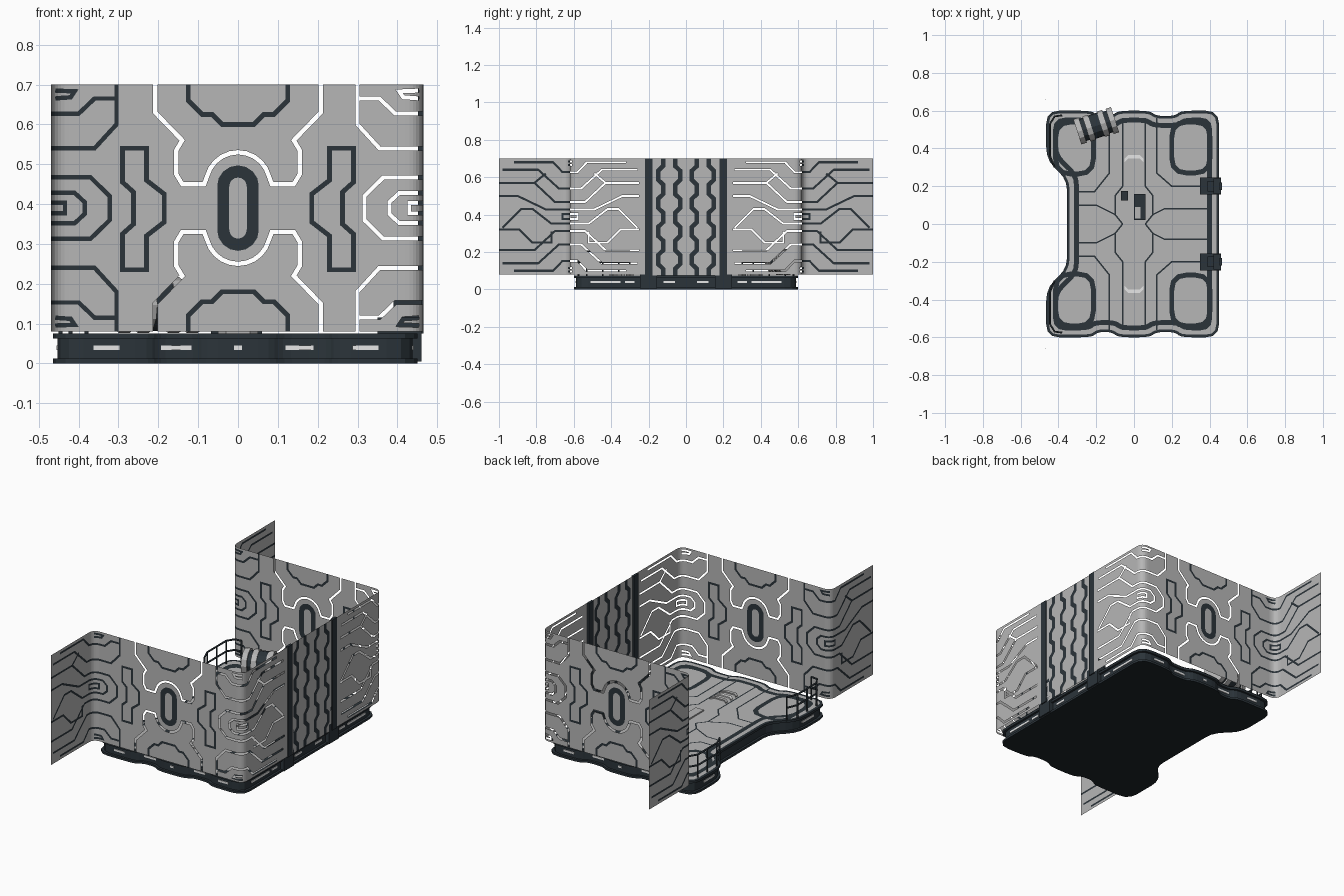
import bpy, bmesh, math
from mathutils import Vector, Matrix
from mathutils.geometry import delaunay_2d_cdt

if "Cube" in bpy.data.objects:
    bpy.data.objects.remove(bpy.data.objects["Cube"])


def mat(name, r, g, b):
    m = bpy.data.materials.new(name)
    m.diffuse_color = (r, g, b, 1)
    m.use_nodes = True
    m.node_tree.nodes["Principled BSDF"].inputs["Base Color"].default_value = m.diffuse_color
    return m


GREY = mat("panel grey", .47, .47, .47)
DARK = mat("dark steel", .024, .034, .042)
BLACK = mat("underside black", .012, .018, .022)
LIGHT = mat("light slot", .8, .8, .8)


def finish(name, bm, mats):
    me = bpy.data.meshes.new(name)
    bm.to_mesh(me)
    bm.free()
    for m in mats:
        me.materials.append(m)
    ob = bpy.data.objects.new(name, me)
    bpy.context.collection.objects.link(ob)
    return ob


def box(name, c, s, m, rot=0):
    bm = bmesh.new()
    M = Matrix.Translation(c) @ Matrix.Rotation(rot, 4, 'Z') @ Matrix.Diagonal((*s, 1))
    bmesh.ops.create_cube(bm, size=1, matrix=M)
    return finish(name, bm, [m])


def prism(name, pts, z0, z1, m, bottom=None):
    bm = bmesh.new()
    f = bm.faces.new([bm.verts.new((x, y, z0)) for x, y in pts])
    ext = bmesh.ops.extrude_face_region(bm, geom=[f], use_keep_orig=True)
    for v in ext['geom']:
        if isinstance(v, bmesh.types.BMVert):
            v.co.z = z1
    bmesh.ops.recalc_face_normals(bm, faces=bm.faces)
    for f in bm.faces:
        f.material_index = 1 if bottom and f.normal.z < -.9 else 0
    return finish(name, bm, [m] + ([bottom] if bottom else []))


def offset(pts, w, closed):
    """Mitred offset of a polyline to its left."""
    P = [Vector(p) for p in pts]
    n, out = len(P), []
    for i in range(n):
        a = P[i] - P[i - 1] if closed or i else P[1] - P[0]
        b = P[(i + 1) % n] - P[i] if closed or i < n - 1 else a
        a, b = a.normalized(), b.normalized()
        na, nb = Vector((-a.y, a.x)), Vector((-b.y, b.x))
        out.append(P[i] + (na + nb) * (w / max(.3, 1 + na.dot(nb))))
    return out


def rounded(pts, r=.05):
    """Closed outline with every corner replaced by a short curve."""
    P, out = [Vector(p) for p in pts], []
    for i, c in enumerate(P):
        a, b = P[i - 1] - c, P[(i + 1) % len(P)] - c
        a = c + a.normalized() * min(r, a.length * .4)
        b = c + b.normalized() * min(r, b.length * .4)
        out += [(1 - t) ** 2 * a + 2 * t * (1 - t) * c + t * t * b for t in (0, .33, .67, 1)]
    return out


def line_sheet(name, base, lines, place, flip=False):
    """Flat sheet with dark or cut-through lines; place() maps it into space."""
    co, faces, kind = [], [], []

    def add(poly, k):
        faces.append(list(range(len(co), len(co) + len(poly))))
        co.extend(Vector(p) for p in poly)
        kind.append(k)
    for b in base:
        add(b, 'base')
    for pts, closed, w, k in lines:
        L, R = offset(pts, w, closed), offset(pts, -w, closed)
        n = len(pts)
        for i in range(n if closed else n - 1):
            j = (i + 1) % n
            add([R[i], R[j], L[j], L[i]], k)
    vs, _, fs, _, _, orig = delaunay_2d_cdt(co, [], faces, 0, 1e-5)
    bm = bmesh.new()
    bv = [bm.verts.new(place(*v)) for v in vs]
    for f, o in zip(fs, orig):
        ks = {kind[i] for i in o}
        if 'base' in ks and 'gap' not in ks:
            face = bm.faces.new([bv[i] for i in (reversed(f) if flip else f)])
            face.material_index = 1 if 'dark' in ks else 0
    bmesh.ops.delete(bm, geom=[v for v in bm.verts if not v.link_faces], context='VERTS')
    return finish(name, bm, [GREY, DARK])


# ---- platform base
half = [(.45, .2), (.45, .6), (.25, .6), (.215, .572), (.12, .572), (.08, .6),
        (-.08, .6), (-.12, .572), (-.19, .572), (-.225, .6), (-.465, .6),
        (-.465, .34), (-.355, .235), (-.355, .1)]
raw = half + [(x, -y) for x, y in reversed(half)]
outline = rounded(raw, .07)
inner = rounded(offset(raw, .012, True), .065)
prism("base_foot", outline, 0, .012, DARK, BLACK)
prism("base_body", inner, .012, .066, DARK)
prism("base_rim", outline, .062, .075, DARK)

# light slots around the base
for s in (-1, 1):
    for x, y, w in ((-.33, .588, .065), (-.16, .561, .09), (0, .588, .02), (.145, .561, .09), (.32, .588, .065)):
        box("base_slot", (x, s * y, .039), (w, .006, .011), LIGHT)
    for y, w in ((.43, .16), (.3, .05), (.09, .06)):
        box("side_slot", (.438, s * y, .039), (.006, w, .011), LIGHT)
    box("rear_slot", (-.453, s * .44, .039), (.006, .1, .011), LIGHT)

# ---- floor with dark seams
floor = [(outline, True, .014, 'dark'),
         (rounded(offset(raw, .05, True), .05), True, .013, 'dark')]
for s in (-1, 1):
    for x0, x1, y0 in ((.2, .402, .27), (-.415, -.215, .265)):
        p = [(x0, y0), (x1, y0), (x1, .54), (x0, .54)]
        floor.append((rounded([(x, s * y) for x, y in p][::s], .08), True, .013, 'dark'))
    for pts in ([(.06, .56), (.06, .2), (.1, .15), (.1, .05), (.06, 0)],
                [(-.06, .56), (-.06, .2), (-.1, .15), (-.1, .05), (-.06, 0)],
                [(.12, .56), (.12, .27), (.2, .2), (.4, .2)],
                [(-.13, .56), (-.13, .27), (-.21, .17), (-.3, .17)],
                [(.1, .05), (.16, .08), (.4, .08)],
                [(-.1, .05), (-.2, .1), (-.29, .1)]):
        floor.append(([(x, s * y) for x, y in pts], False, .004, 'dark'))
line_sheet("floor", [outline], floor, lambda x, y: (x, y, .0765))

# ---- wall line pattern, u is x on the front and runs on round both corners
XL, XR, YW, R = -.47, .465, -.62, .045


def up_down(pts):
    return [pts, [(u, .78 - z) for u, z in pts]]


lines = []
ring = [(.037 * math.cos(a), .39 + h + .037 * math.sin(a))
        for h, a0 in ((.055, 0), (-.055, math.pi)) for a in [a0 + math.pi * i / 8 for i in range(9)]]
lines.append((ring, True, .015, 'dark'))
side = [(.29, .54), (.23, .54), (.23, .46), (.185, .425), (.185, .355), (.23, .32), (.23, .235),
        (.29, .235), (.29, .325), (.262, .35), (.262, .43), (.29, .455)]
for s in (-1, 1):
    lines.append(([(s * u, z) for u, z in side], True, .006, 'dark'))
trap = [(.125, .72), (.125, .66), (.09, .625), (.065, .625), (.04, .6)]
lines += [(p, False, .006, 'dark') for p in up_down(trap + [(-u, z) for u, z in reversed(trap)])]
arm = [(.208, .72), (.208, .63), (.14, .56), (.155, .535), (.155, .475), (.14, .45), (.085, .45)]
arc = [(.08 * math.cos(math.pi * i / 12), .45 + .08 * math.sin(math.pi * i / 12)) for i in range(1, 12)]
lines += [(p, False, .0055, 'gap') for p in up_down(arm + arc + [(-u, z) for u, z in reversed(arm)])]
# corner lines, measured as distance from the corner: negative on the front, positive beyond it
corner = [[(-.165, .72), (-.165, .6), (-.11, .54), (.06, .54), (.17, .64), (.36, .64)],
          [(-.16, .665), (-.11, .665), (-.07, .627), (.04, .627), (.09, .68), (.3, .68)],
          [(0, .685), (-.06, .683), (-.05, .668), (0, .665)],
          [(-.148, .39), (-.148, .42), (-.1, .467), (.08, .467), (.19, .57), (.4, .57)],
          [(-.085, .39), (-.085, .405), (-.06, .428), (.04, .428)],
          [(-.035, .39), (-.035, .403), (.04, .403), (.04, .39)]]
extra = [[(.04, .428), (.13, .428), (.28, .5), (.4, .5)], [(.04, .352), (.1, .352), (.2, .43), (.26, .43), (.36, .33)],
         [(.1, .31), (.1, .25), (.2, .25), (.27, .32), (.4, .32)], [(.19, .57), (.13, .62)]]
corner = [q for p in corner for q in up_down(p)] + extra
for p in corner:
    lines.append(([(XL - d, z) for d, z in p], False, .0055, 'dark'))
    lines.append(([(XR + min(d, .37), z) for d, z in p], False, .005, 'gap'))


def straight(u):
    if u < XL:
        return Vector((XL, YW + (u - XL)))
    if u > XR:
        return Vector((XR, YW + (u - XR)))
    return Vector((u, YW))


def bent(u):
    for c in (XL, XR):
        if abs(u - c) < R:
            t = (u - c + R) / (2 * R)
            return (1 - t) ** 2 * straight(c - R) + 2 * t * (1 - t) * straight(c) + t * t * straight(c + R)
    return straight(u)


cols = [-.85] + [c + R * (i / 4 - 1) for c in (XL, XR) for i in range(9)] + [XR + .4]
panels = [[(a, .08), (b, .08), (b, .7), (a, .7)] for a, b in zip(cols, cols[1:])]
for s, nm in ((1, "front_wall"), (-1, "back_wall")):
    w = line_sheet(nm, panels, lines, lambda u, z: (bent(u).x, s * bent(u).y, z), s < 0)

# ---- gate with zigzag bars
gate = []
for i, y in enumerate((-.135, -.045, .045, .135)):
    s = 1 if i % 2 else -1
    pts = []
    for k in range(5):
        z = .06 + k * .15
        pts += [(y - s * .013, z), (y - s * .013, z + .05), (y + s * .013, z + .075), (y + s * .013, z + .125)]
    gate.append((pts, False, .012, 'dark'))
line_sheet("gate_panel", [[(-.2, .075), (.2, .075), (.2, .7), (-.2, .7)]], gate, lambda y, z: (.46, y, z))
for s in (-1, 1):
    box("gate_post", (.459, s * .2, .388), (.014, .04, .625), DARK)
    # hinge machinery at the foot of the gate
    box("hinge_block", (.405, s * .2, .06), (.11, .09, .11), DARK)
    box("hinge_head", (.425, s * .2, .14), (.07, .055, .06), DARK)
    box("hinge_pin", (.44, s * .2, .2), (.04, .08, .02), DARK)

# ---- light chevrons on the walkway
for s in (-1, 1):
    for y in (.41, .365, .32):
        pts = [(-.05, y - .02), (-.03, y), (.03, y), (.05, y - .02)]
        pts += [(u, v - .018) for u, v in reversed(pts)]
        prism("walk_chevron", [(u, s * v) for u, v in pts], .07, .083, LIGHT if y == .365 else GREY)


# ---- corner handrails
def tube(name, pts, r=.005):
    cu = bpy.data.curves.new(name, 'CURVE')
    cu.dimensions = '3D'
    cu.bevel_depth, cu.bevel_resolution = r, 1
    sp = cu.splines.new('POLY')
    sp.points.add(len(pts) - 1)
    for p, c in zip(sp.points, pts):
        p.co = (*c, 1)
    cu.materials.append(DARK)
    bpy.context.collection.objects.link(bpy.data.objects.new(name, cu))


plan = [(-.38, .575), (-.42, .57), (-.445, .53), (-.445, .36), (-.42, .3)]
for s in (-1, 1):
    for z in (.205, .145):
        tube("handrail", [(x, s * y, z) for x, y in plan])
    for x, y in plan[:1] + plan[2:] + [(-.445, .445)]:
        tube("rail_post", [(x, s * y, .07), (x, s * y, .205)])

# ---- ribbed drum lying at the back, and a small centre console
turn = math.radians(18)
for k, (d, w, r, m) in enumerate(((-.09, .03, .07, GREY), (-.065, .02, .06, DARK), (-.04, .03, .07, GREY),
                                  (0, .05, .065, DARK), (.04, .03, .07, GREY), (.065, .02, .06, DARK),
                                  (.09, .03, .07, GREY))):
    bm = bmesh.new()
    M = (Matrix.Translation((-.2, .52, .147)) @ Matrix.Rotation(turn, 4, 'Z') @
         Matrix.Translation((d, 0, 0)) @ Matrix.Rotation(math.pi / 2, 4, 'Y'))
    bmesh.ops.create_cone(bm, cap_ends=True, segments=12, radius1=r, radius2=r, depth=w, matrix=M)
    finish("drum_rib", bm, [m])
box("console", (.03, .09, .1), (.06, .14, .05), DARK)
box("console_top", (.02, .06, .127), (.03, .06, .006), GREY)
box("console_step", (-.05, .15, .09), (.035, .05, .03), DARK)
box("walk_plate", (.015, -.08, .08), (.05, .13, .008), GREY)
